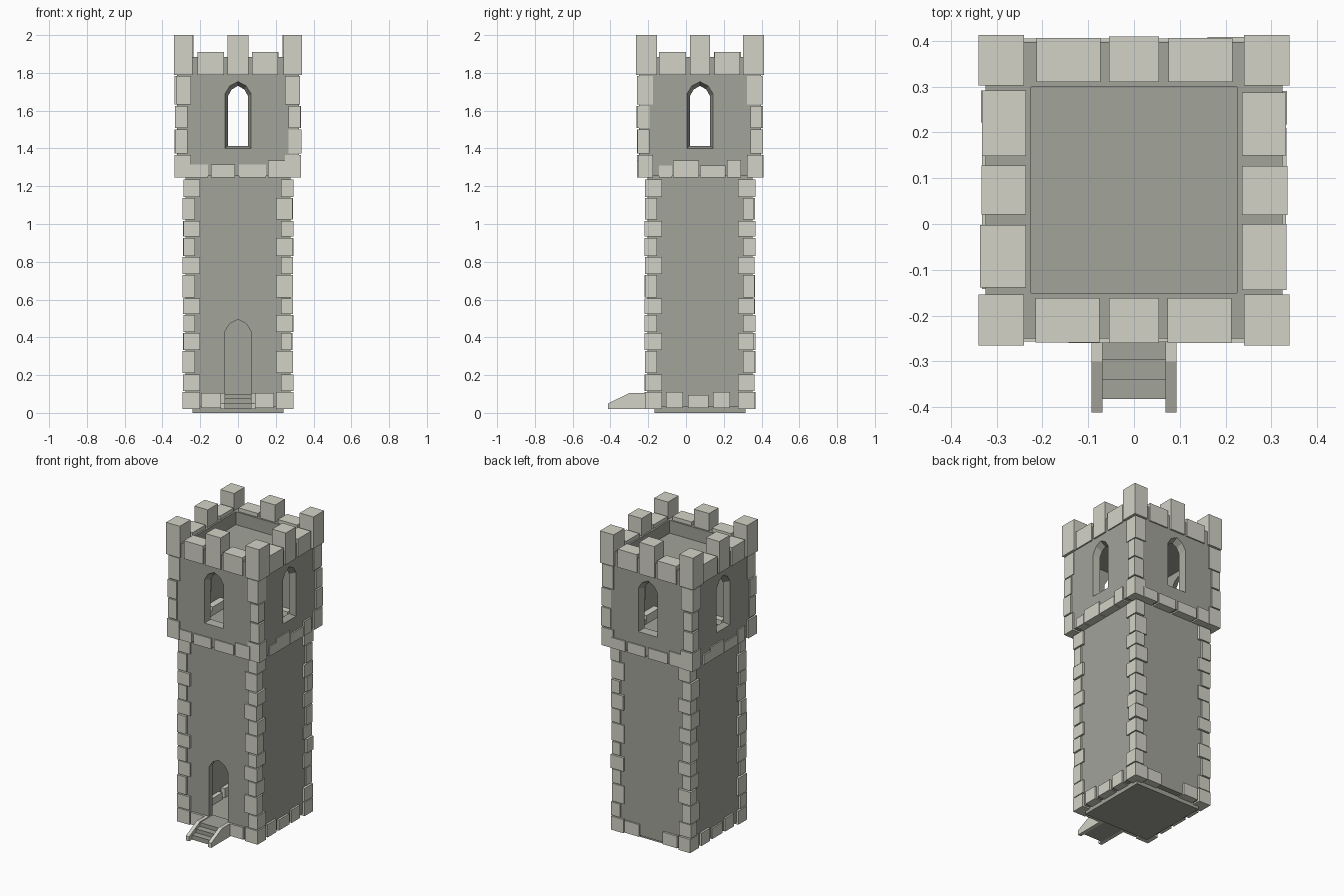
import bpy, bmesh, random
from math import pi
from mathutils import Matrix, Vector

if "Cube" in bpy.data.objects:
    bpy.data.objects.remove(bpy.data.objects["Cube"])

random.seed(4)
CY = 0.074                                   # tower axis in y
AXIS = Matrix.Translation((0, CY, 0))


def paint(name, rgb):
    m = bpy.data.materials.new(name)
    m.diffuse_color = (*rgb, 1)
    m.use_nodes = True
    m.node_tree.nodes["Principled BSDF"].inputs["Base Color"].default_value = m.diffuse_color
    return m


WALL = paint("dark_stone", (.36, .366, .32))
STONE = paint("light_stone", (.65, .65, .57))


def side(k):
    """Local front-facing frame turned to side k (0 front, 1 right, 2 back, 3 left)."""
    return AXIS @ Matrix.Rotation(k * pi / 2, 4, 'Z')


def box(bm, x0, x1, y0, y1, z0, z1, mat=AXIS):
    m = mat @ Matrix.Translation(((x0 + x1) / 2, (y0 + y1) / 2, (z0 + z1) / 2))
    m = m @ Matrix.Diagonal((x1 - x0, y1 - y0, z1 - z0, 1))
    bmesh.ops.create_cube(bm, size=1, matrix=m)


def loft(bm, a, b, mat=AXIS):
    """Solid between two matching outlines."""
    va = [bm.verts.new(mat @ Vector(p)) for p in a]
    vb = [bm.verts.new(mat @ Vector(p)) for p in b]
    bm.faces.new(va)
    bm.faces.new(vb[::-1])
    n = len(a)
    for i in range(n):
        bm.faces.new((va[i], vb[i], vb[(i + 1) % n], va[(i + 1) % n]))


def make(name, bm, mat=WALL):
    bmesh.ops.recalc_face_normals(bm, faces=bm.faces)
    me = bpy.data.meshes.new(name)
    bm.to_mesh(me)
    bm.free()
    me.materials.append(mat)
    ob = bpy.data.objects.new(name, me)
    bpy.context.collection.objects.link(ob)
    return ob


def cut(ob, bm):
    cutter = make("cutter", bm)
    mod = ob.modifiers.new("cut", 'BOOLEAN')
    mod.operation, mod.solver, mod.object = 'DIFFERENCE', 'EXACT', cutter
    bpy.context.view_layer.objects.active = ob
    bpy.ops.object.modifier_apply(modifier=mod.name)
    bpy.data.objects.remove(cutter)


def arch(w, z0, zs, zt, y):
    return [(-w, y, z0), (w, y, z0), (w, y, zs), (w * .62, y, zs + (zt - zs) * .65),
            (0, y, zt), (-w * .62, y, zs + (zt - zs) * .65), (-w, y, zs)]


def square(bm, r, z0, z1):
    box(bm, -r, r, -r, r, z0, z1)


# base plate, also the ground floor
bm = bmesh.new()
square(bm, .24, 0, .05)
make("base_plate", bm)

# lower shaft, hollow with an arched doorway
bm = bmesh.new()
square(bm, .278, .03, 1.262)
shaft = make("shaft_wall", bm)
bm = bmesh.new()
square(bm, .238, .04, 1.24)
cut(shaft, bm)
bm = bmesh.new()
loft(bm, arch(.07, .10, .43, .495, -.35), arch(.07, .10, .43, .495, -.15))
cut(shaft, bm)

# upper chamber with open parapet and four splayed windows
bm = bmesh.new()
square(bm, .324, 1.255, 1.885)
chamber = make("chamber_wall", bm)
bm = bmesh.new()
square(bm, .283, 1.28, 1.77)
square(bm, .225, 1.80, 1.95)
cut(chamber, bm)
for k in range(4):
    bm = bmesh.new()
    loft(bm, arch(.07, 1.40, 1.69, 1.755, -.326), arch(.053, 1.415, 1.675, 1.73, -.28), side(k))
    cut(chamber, bm)


# corner stones, long and short faces alternating up each corner
def quoins(name, edges, out, long, short, gap, jit, alternate):
    bm = bmesh.new()
    for sx in (-1, 1):
        for sy in (-1, 1):
            for i, (z0, z1) in enumerate(zip(edges, edges[1:])):
                if i == 0:
                    wx = wy = long
                elif alternate:
                    wx, wy = (long, short) if (i % 2 == 1) == (sx < 0) else (short, long)
                else:
                    wx = wy = long if i == len(edges) - 2 else short
                ox, oy = out - random.uniform(0, jit), out - random.uniform(0, jit)
                box(bm, *sorted((sx * ox, sx * (out - wx))),
                    *sorted((sy * oy, sy * (out - wy))), z0, z1 - gap)
    return make(name, bm, STONE)


quoins("shaft_corner_stones",
       [.02, .116, .21, .333, .428, .523, .611, .735, .831, .933, 1.023, 1.144, 1.242],
       .295, .093, .068, .006, .008, True)
quoins("chamber_corner_stones", [1.245, 1.373, 1.507, 1.633, 1.792],
       .336, .088, .068, .008, .008, False)


# stone courses: (u0, u1, top) along each side
def course(name, front, right, z0, y_out, y_in):
    bm = bmesh.new()
    for k in range(4):
        for u0, u1, top in (right if k % 2 else front):
            box(bm, u0, u1, -y_out + random.uniform(0, .004), -y_in, z0, top, side(k))
    return make(name, bm, STONE)


foot_right = [(-.18, -.09, .11), (-.064, .046, .095), (.07, .16, .11)]
foot_front = [(-.195, -.09, .105), (.085, .19, .105)]
course("shaft_foot_stones", foot_front, foot_right, .025, .292, .21)
course("chamber_foot_stones",
       [(-.265, -.16, 1.315), (-.143, -.016, 1.315), (.005, .148, 1.315), (.16, .265, 1.335)],
       [(-.217, -.148, 1.31), (-.144, -.005, 1.335), (0, .136, 1.31), (.143, .216, 1.34)],
       1.246, .335, .24)

# battlements: low, tall, low on each side
course("battlements",
       [(-.215, -.075, 1.91), (-.055, .055, 2.0), (.073, .213, 1.91)],
       [(-.218, -.074, 1.91), (-.054, .053, 2.0), (.076, .213, 1.91)],
       1.79, .336, .236)
bm = bmesh.new()
for sx in (-1, 1):
    for sy in (-1, 1):
        box(bm, *sorted((sx * .24, sx * .34)), *sorted((sy * .228, sy * .339)), 1.79, 2.0)
make("corner_merlons", bm, STONE)

# entrance stairs with sloped cheek walls
I = Matrix.Identity(4)
bm = bmesh.new()
for y, z in ((-.382, .05), (-.34, .075), (-.297, .10)):
    box(bm, -.071, .071, y, -.19, .02, z, I)
make("stair_steps", bm)
bm = bmesh.new()
prof = [(-.412, .02), (-.19, .02), (-.19, .105), (-.30, .105), (-.412, .05)]
for x0 in (-.093, .069):
    loft(bm, [(x0, y, z) for y, z in prof], [(x0 + .024, y, z) for y, z in prof], I)
make("stair_cheeks", bm, STONE)
